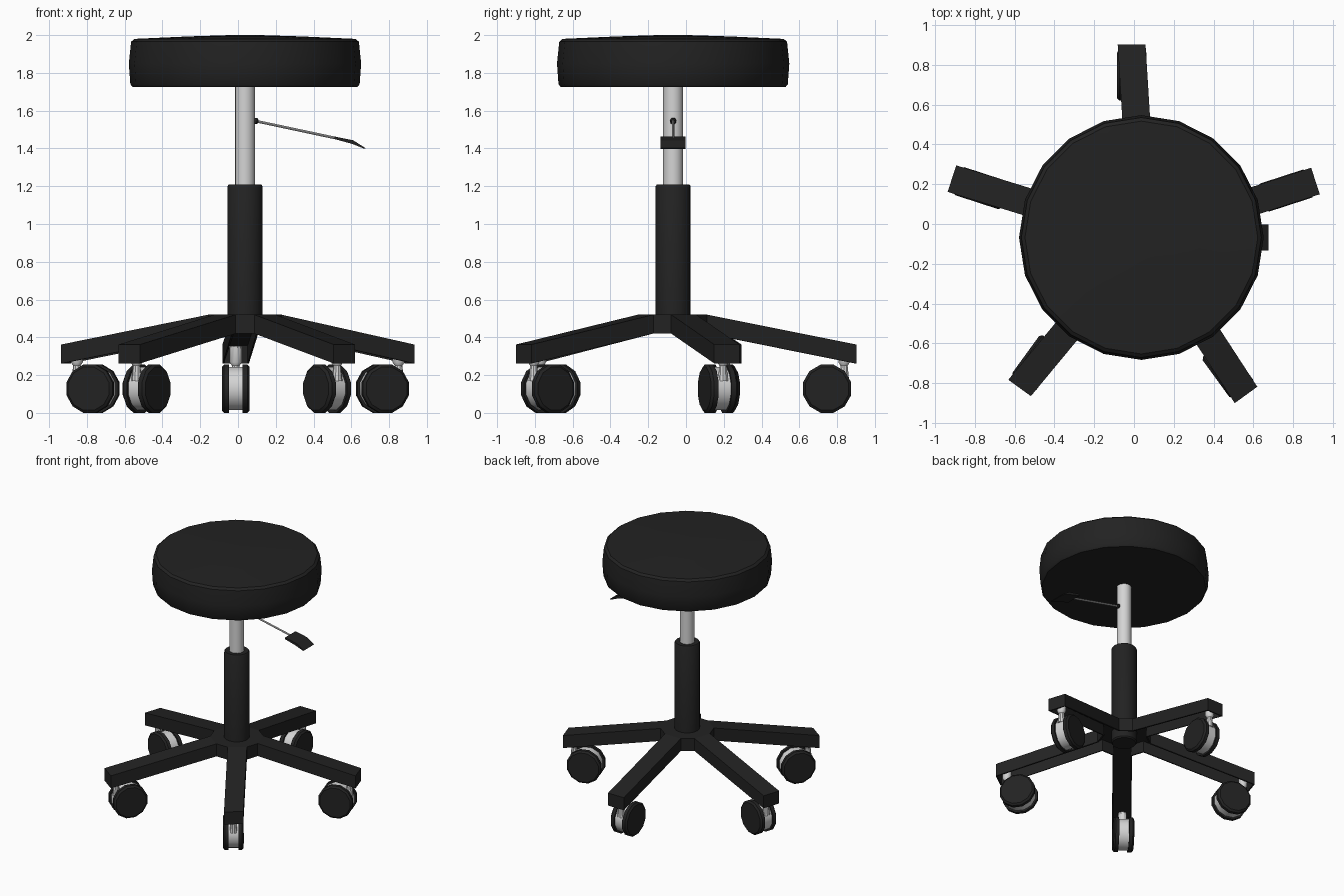
import bpy, bmesh, math
from mathutils import Vector, Matrix

if "Cube" in bpy.data.objects:
    bpy.data.objects.remove(bpy.data.objects["Cube"])


def material(name, value):
    m = bpy.data.materials.new(name)
    m.diffuse_color = (value, value, value, 1)
    m.use_nodes = True
    m.node_tree.nodes["Principled BSDF"].inputs["Base Color"].default_value = m.diffuse_color
    return m


BLACK = material("black", 0.016)
CHROME = material("light metal", 0.66)
CX, CY = 0.037, -0.068      # column axis


def finish(bm, name, mat, smooth=True, matrix=None):
    bmesh.ops.recalc_face_normals(bm, faces=bm.faces[:])
    if matrix:
        bm.transform(matrix)
    me = bpy.data.meshes.new(name)
    bm.to_mesh(me)
    bm.free()
    ob = bpy.data.objects.new(name, me)
    bpy.context.collection.objects.link(ob)
    me.materials.append(mat)
    if smooth:
        bpy.ops.object.select_all(action='DESELECT')
        bpy.context.view_layer.objects.active = ob
        ob.select_set(True)
        bpy.ops.object.shade_smooth_by_angle(angle=math.radians(35))
    return ob


def lathe(name, profile, sides, mat, matrix, turn=0.0):
    """Revolve (radius, height) points around local z, capping both ends."""
    bm = bmesh.new()
    rings = []
    for r, z in profile:
        rings.append([bm.verts.new((r * math.cos(turn + 2 * math.pi * i / sides),
                                    r * math.sin(turn + 2 * math.pi * i / sides), z))
                      for i in range(sides)])
    for a, b in zip(rings, rings[1:]):
        for i in range(sides):
            j = (i + 1) % sides
            bm.faces.new((a[i], a[j], b[j], b[i]))
    bm.faces.new(rings[0])
    bm.faces.new(rings[-1])
    return finish(bm, name, mat, True, matrix)


axis = Matrix.Translation((CX, CY, 0))

# Seat cushion, metal piston and outer tube
lathe("seat", [(0.595, 1.725), (0.607, 1.74), (0.615, 1.85), (0.603, 1.965),
               (0.585, 1.98), (0.3, 1.993), (0.08, 2.0)], 20, BLACK, axis, math.pi / 2)
lathe("piston", [(0.053, 1.15), (0.053, 1.73)], 16, CHROME, axis)
lathe("column_tube", [(0.085, 0.42), (0.0925, 0.43), (0.0925, 1.2), (0.086, 1.21)],
      16, BLACK, axis)

# Five-arm base: open-bottomed shell, arms reach slightly off-centre end points
ends = [(-0.012, 0.902), (-0.915, 0.228), (-0.575, -0.824), (0.563, -0.859), (0.912, 0.216)]
bm = bmesh.new()
HALF, HUB = 0.07, 0.18
top, low, hub = [], [], []
for k, (ex, ey) in enumerate(ends):
    a = math.radians(90 + 72 * k)
    u, t = Vector((math.cos(a), math.sin(a))), Vector((-math.sin(a), math.cos(a)))
    c, e = Vector((CX, CY)) + u * HUB, Vector((ex, ey))
    corners = [(c - t * HALF, 0.52), (e - t * HALF, 0.362), (e + t * HALF, 0.362), (c + t * HALF, 0.52)]
    vs = [bm.verts.new((p.x, p.y, z)) for p, z in corners]
    low += [bm.verts.new((p.x, p.y, z - 0.1)) for p, z in corners]
    bm.faces.new(vs)
    top += vs
    hub += [vs[0], vs[3]]
bm.faces.new(hub)
for i in range(len(top)):
    j = (i + 1) % len(top)
    bm.faces.new((top[i], low[i], low[j], top[j]))
base = finish(bm, "star_base", BLACK, False)
shell = base.modifiers.new("shell", 'SOLIDIFY')
shell.thickness = 0.012
shell.offset = -1

# Casters: twin wheels on a metal core with a swivel stem
for k, (ex, ey) in enumerate(ends):
    a = math.radians(90 + 72 * k)
    u = Vector((math.cos(a), math.sin(a), 0))
    end = Vector((ex, ey, 0))
    hubpos = end - u * 0.155 + Vector((0, 0, 0.128))
    stem = Matrix.Translation(end - u * 0.065)
    # local z = wheel axle (across the arm), local y = up
    place = Matrix.Translation(hubpos) @ Matrix.Rotation(a, 4, 'Z') @ Matrix.Rotation(math.pi / 2, 4, 'X')
    turn = math.radians(15)
    for s, side in ((1, "left"), (-1, "right")):
        lathe(f"caster_wheel_{side}_{k+1}",
              [(0.132, s * 0.036), (0.132, s * 0.062), (0.118, s * 0.074)], 12, BLACK, place, turn)
    lathe(f"caster_core_{k+1}", [(0.118, -0.04), (0.118, 0.04)], 12, CHROME, place, turn)
    lathe(f"caster_stem_{k+1}", [(0.028, 0.17), (0.02, 0.25), (0.032, 0.268), (0.032, 0.355)],
          10, CHROME, stem)

# Height lever: pivot knob, thin rod, bent paddle
p0, p1 = Vector((0.08, CY, 1.548)), Vector((0.54, CY, 1.45))
rot = (p1 - p0).to_track_quat('Z', 'Y').to_matrix().to_4x4()
lever = Matrix.Translation(p0) @ rot
lathe("lever_rod", [(0.007, 0), (0.007, (p1 - p0).length)], 8, CHROME, lever)
lathe("lever_knob", [(0.012, 0.0), (0.017, 0.008), (0.017, 0.02), (0.01, 0.028)], 10, BLACK, lever)
bm = bmesh.new()
outline = [(0.51, 1.463), (0.61, 1.443), (0.675, 1.402), (0.67, 1.398), (0.605, 1.424), (0.51, 1.45)]
face = bm.faces.new([bm.verts.new((x, CY - 0.066, z)) for x, z in outline])
ext = bmesh.ops.extrude_face_region(bm, geom=[face])
bmesh.ops.translate(bm, vec=(0, 0.132, 0),
                    verts=[g for g in ext["geom"] if isinstance(g, bmesh.types.BMVert)])
finish(bm, "lever_paddle", BLACK, False)
